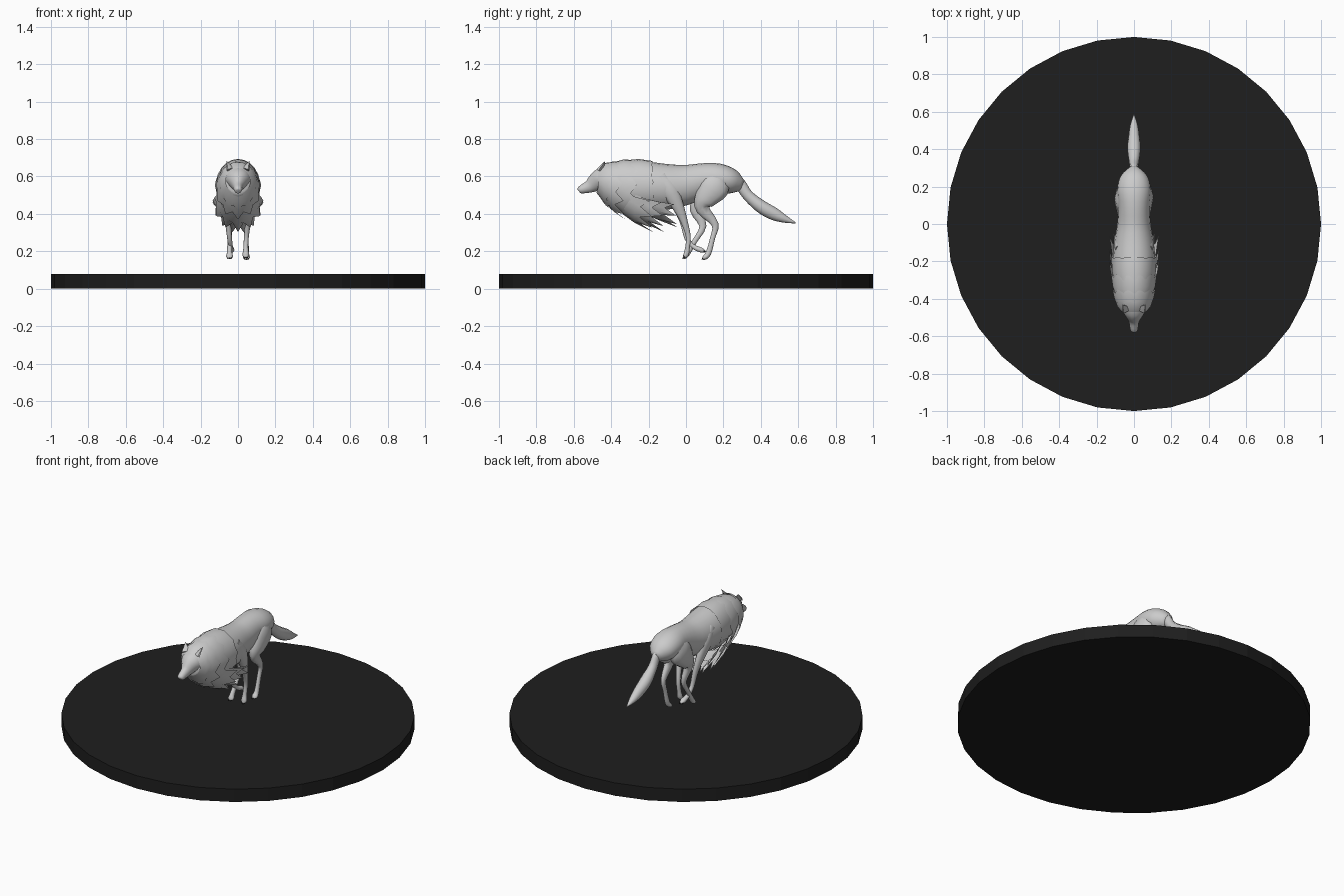
import bpy, bmesh, math
from mathutils import Vector, Matrix

if "Cube" in bpy.data.objects:
    bpy.data.objects.remove(bpy.data.objects["Cube"])


def material(name, c):
    m = bpy.data.materials.new(name)
    m.diffuse_color = (c, c, c, 1)
    m.use_nodes = True
    m.node_tree.nodes["Principled BSDF"].inputs["Base Color"].default_value = m.diffuse_color
    return m


BLACK = material("black", 0.013)


def finish(name, bm, smooth=60, mat=None):
    bmesh.ops.recalc_face_normals(bm, faces=bm.faces)
    me = bpy.data.meshes.new(name)
    bm.to_mesh(me)
    bm.free()
    ob = bpy.data.objects.new(name, me)
    bpy.context.collection.objects.link(ob)
    if mat:
        me.materials.append(mat)
    if smooth:
        bpy.ops.object.select_all(action='DESELECT')
        ob.select_set(True)
        bpy.context.view_layer.objects.active = ob
        bpy.ops.object.shade_smooth_by_angle(angle=math.radians(smooth))
    return ob


def spline(pts, steps):
    """Catmull-Rom through rows of any length."""
    out = []
    for i in range(len(pts) - 1):
        a, b = pts[max(i - 1, 0)], pts[i]
        c, d = pts[i + 1], pts[min(i + 2, len(pts) - 1)]
        for k in range(steps):
            t = k / steps
            out.append([0.5 * (2 * q + (r - p) * t + (2 * p - 5 * q + 4 * r - s) * t * t
                               + (3 * q - p - 3 * r + s) * t ** 3)
                        for p, q, r, s in zip(a, b, c, d)])
    return out + [list(pts[-1])]


def loft(name, pts, sides=14, steps=3):
    """Smooth tube; each row is x, y, z, half width, half height."""
    rows = spline(pts, steps)
    bm = bmesh.new()
    rings = []
    for i, (x, y, z, rx, rn) in enumerate(rows):
        p, q = rows[max(i - 1, 0)], rows[min(i + 1, len(rows) - 1)]
        t = Vector((0, q[1] - p[1], q[2] - p[2])).normalized()
        n = t.cross(Vector((1, 0, 0)))
        rx, rn = max(rx, 0.002), max(rn, 0.002)
        rings.append([bm.verts.new(Vector((x + rx * math.cos(a), y, z)) + n * rn * math.sin(a))
                      for a in (2 * math.pi * k / sides for k in range(sides))])
    for a, b in zip(rings, rings[1:]):
        for k in range(sides):
            j = (k + 1) % sides
            bm.faces.new((a[k], a[j], b[j], b[k]))
    bm.faces.new(rings[0])
    bm.faces.new(rings[-1])
    return finish(name, bm)


def ruff(name, front, back, jag, a0=-90, a1=270, n=22):
    """Flared fur collar; rows are y, z centre, half width, half height."""
    bm = bmesh.new()
    closed = a1 - a0 == 360
    rings = [[], [], []]
    for k in range(n if closed else n + 1):
        a = math.radians(a0 + (a1 - a0) * k / n)
        w = 0.15 + 0.85 * (1 - math.sin(a)) / 2
        tip = jag * w * (1 if k % 2 == 0 else -0.7)
        for ring, f in zip(rings, (0, 0.55, 1)):
            y, z, rx, rz = [p + (q - p) * f for p, q in zip(front, back)]
            bulge = 1 + 0.07 * math.sin(math.pi * f)
            e = tip if f == 1 else 0
            ring.append(bm.verts.new(((rx * bulge + 0.3 * e) * math.cos(a), y + e,
                                      z + (rz * bulge + 0.6 * e) * math.sin(a))))
    for a, b in zip(rings, rings[1:]):
        m = len(a)
        for k in range(m if closed else m - 1):
            j = (k + 1) % m
            bm.faces.new((a[k], a[j], b[j], b[k]))
    return finish(name, bm, 30)


def cone(name, pos, aim, r, length, sides=6, flat=1, mat=None):
    bm = bmesh.new()
    rot = Vector(aim).to_track_quat('Z', 'Y').to_matrix().to_4x4()
    bmesh.ops.create_cone(bm, cap_ends=True, segments=sides, radius1=r, radius2=0, depth=length,
                          matrix=Matrix.Translation(pos) @ rot @ Matrix.Diagonal((1, flat, 1, 1)))
    return finish(name, bm, 40, mat)


# display disc
bm = bmesh.new()
bmesh.ops.create_cone(bm, cap_ends=True, segments=32, radius1=1, radius2=1, depth=0.08,
                      matrix=Matrix.Translation((0, 0, 0.04)))
finish("base_disc", bm, 0, BLACK)

# trunk, head and tail
loft("body", [(0, -.46, .575, .06, .065), (0, -.40, .56, .092, .105), (0, -.30, .555, .11, .13),
              (0, -.20, .548, .114, .13), (0, -.10, .545, .106, .122), (0, 0, .556, .09, .107),
              (0, .10, .582, .084, .09), (0, .18, .588, .09, .08), (0, .25, .57, .075, .065),
              (0, .30, .55, .025, .03)], 20)
loft("head", [(0, -.575, .524, .008, .008), (0, -.567, .528, .02, .02), (0, -.52, .545, .028, .034),
              (0, -.49, .563, .044, .048), (0, -.45, .585, .068, .064), (0, -.38, .585, .075, .085)], 14)
loft("tail", [(0, .25, .60, .02, .02), (0, .29, .56, .022, .03), (0, .33, .50, .026, .029),
              (0, .40, .44, .035, .035), (0, .47, .40, .03, .034), (0, .53, .372, .02, .02),
              (0, .585, .352, .002, .003)], 12)

# face details
for s in (-1, 1):
    cone("ear", (s * .05, -.445, .66), (s * .35, .45, .8), .027, .06, 6, .5)
    bm = bmesh.new()
    bmesh.ops.create_uvsphere(bm, u_segments=8, v_segments=6, radius=.007,
                              matrix=Matrix.Translation((s * .036, -.492, .592)))
    finish("eye", bm, 60, BLACK)

# layered mane
ruff("mane_face", (-.47, .575, .066, .07), (-.415, .555, .10, .122), .02)
ruff("mane_cheek", (-.45, .57, .08, .085), (-.36, .537, .114, .146), .035)
ruff("mane_neck", (-.40, .56, .092, .112), (-.28, .532, .12, .158), .035)
ruff("mane_shoulder", (-.34, .555, .10, .13), (-.18, .55, .12, .134), .012)
ruff("chest_fur_front", (-.34, .53, .10, .13), (-.22, .485, .128, .155), .045, 185, 355, 12)
ruff("chest_fur_middle", (-.29, .52, .10, .12), (-.16, .475, .128, .15), .045, 185, 355, 14)
ruff("chest_fur_rear", (-.22, .50, .10, .10), (-.09, .475, .125, .12), .045, 190, 350, 12)

# legs gathered under the body in mid gallop
hind_right = [(.05, .19, .61, .03, .04), (.058, .155, .55, .045, .085), (.06, .10, .475, .038, .06),
              (.055, .09, .425, .025, .038), (.047, .155, .345, .014, .02), (.045, .142, .27, .012, .014),
              (.045, .12, .19, .014, .016), (.045, .10, .167, .019, .013), (.045, .088, .16, .01, .006)]
hind_left = [(-.05, .18, .61, .03, .04), (-.058, .145, .55, .045, .085), (-.06, .085, .475, .038, .06),
             (-.055, .055, .42, .025, .036), (-.047, .09, .335, .014, .02), (-.045, .05, .26, .012, .014),
             (-.045, .01, .195, .014, .016), (-.045, -.005, .172, .019, .013), (-.045, -.015, .164, .01, .006)]
front_right = [(.07, -.14, .60, .03, .04), (.078, -.09, .53, .03, .05), (.07, -.045, .445, .022, .034),
               (.055, -.01, .36, .016, .02), (.045, .012, .28, .013, .014), (.042, .008, .22, .013, .013),
               (.042, 0, .18, .018, .015), (.042, -.012, .168, .01, .006)]
front_left = [(-.07, -.14, .60, .03, .04), (-.078, -.09, .53, .03, .05), (-.07, -.045, .445, .022, .034),
              (-.055, -.015, .36, .016, .02), (-.045, .005, .27, .013, .014), (-.04, .04, .225, .013, .013),
              (-.036, .08, .207, .017, .014), (-.036, .102, .198, .008, .006)]
for name, pts in (("hind_leg_right", hind_right), ("hind_leg_left", hind_left),
                  ("front_leg_right", front_right), ("front_leg_left", front_left)):
    loft(name, pts, 10)
    end, prev = Vector(pts[-1][:3]), Vector(pts[-2][:3])
    for dx in (-.009, 0, .009):
        cone("claw", end + Vector((dx, 0, 0)), end - prev, .005, .018, 6, 1, BLACK)
